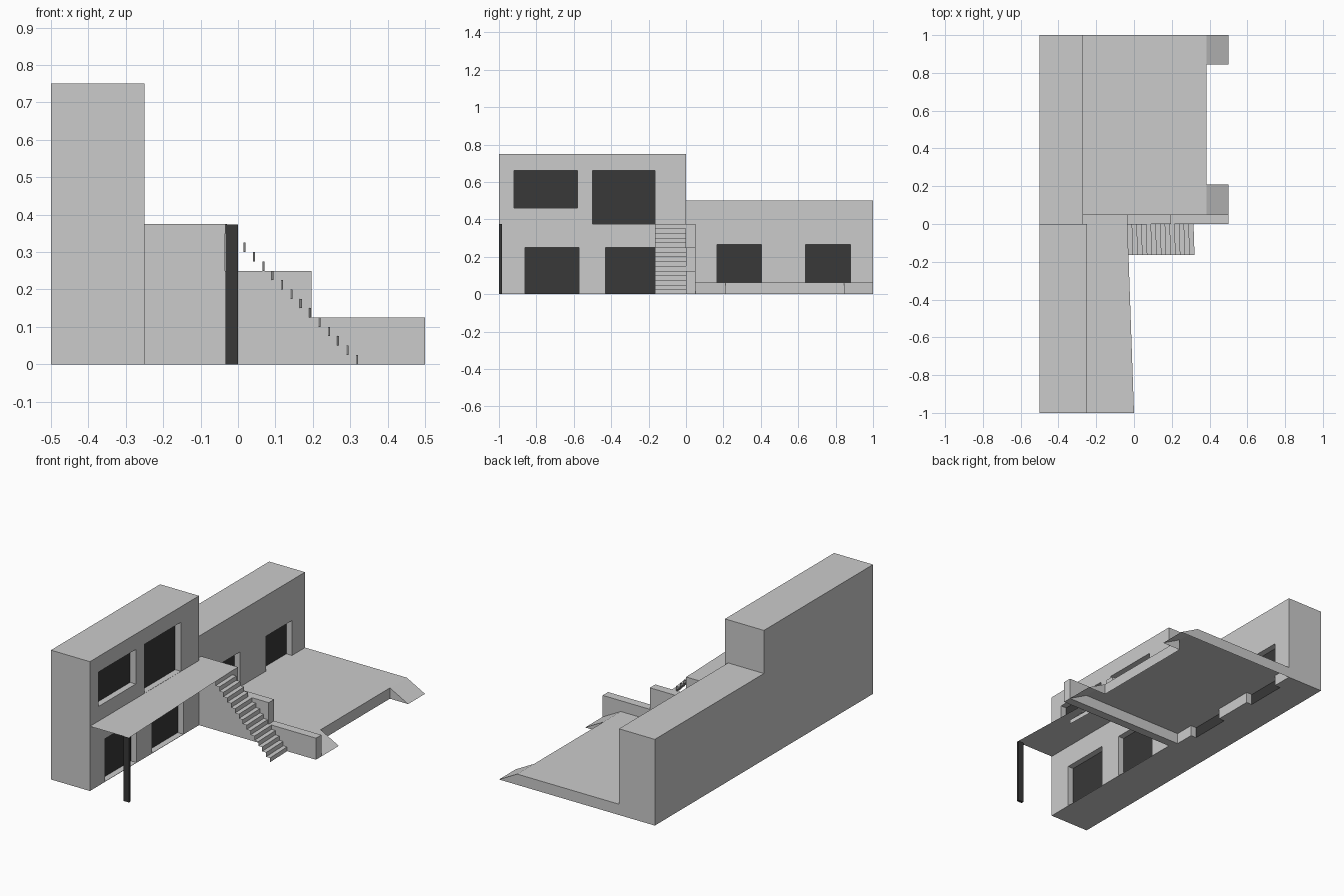
import bpy, bmesh

if "Cube" in bpy.data.objects:
    bpy.data.objects.remove(bpy.data.objects["Cube"])

dark = bpy.data.materials.new("dark")
dark.diffuse_color = (0.04, 0.04, 0.04, 1)
dark.use_nodes = True
dark.node_tree.nodes["Principled BSDF"].inputs["Base Color"].default_value = dark.diffuse_color
grey = bpy.data.materials.new("grey")
grey.diffuse_color = (0.8, 0.8, 0.8, 1)
grey.use_nodes = True
grey.node_tree.nodes["Principled BSDF"].inputs["Base Color"].default_value = grey.diffuse_color


def finish(name, bm):
    me = bpy.data.meshes.new(name)
    bm.to_mesh(me)
    bm.free()
    ob = bpy.data.objects.new(name, me)
    bpy.context.collection.objects.link(ob)
    return ob


def sheet(name, polys):
    """Open surface made of separate polygons, welded together."""
    bm = bmesh.new()
    for p in polys:
        bm.faces.new([bm.verts.new(c) for c in p])
    bmesh.ops.remove_doubles(bm, verts=bm.verts, dist=1e-5)
    return finish(name, bm)


def add_box(bm, x0, x1, y0, y1, z0, z1):
    vs = bmesh.ops.create_cube(bm, size=1)["verts"]
    for v in vs:
        v.co = (x1 if v.co.x > 0 else x0, y1 if v.co.y > 0 else y0, z1 if v.co.z > 0 else z0)


def box(name, *dims):
    bm = bmesh.new()
    add_box(bm, *dims)
    return finish(name, bm)


def block_with_windows(name, dims, windows, depth=0.036):
    """Solid block with recessed, dark-backed openings on its +x wall."""
    ob = box(name, *dims)
    wall = dims[1]
    bm = bmesh.new()
    for y0, y1, z0, z1 in windows:
        add_box(bm, wall - depth, wall + 0.1, y0, y1, z0, z1)
    cutter = finish(name + "_cutter", bm)
    mod = ob.modifiers.new("openings", "BOOLEAN")
    mod.operation, mod.solver, mod.object = "DIFFERENCE", "EXACT", cutter
    dg = bpy.context.evaluated_depsgraph_get()
    me = bpy.data.meshes.new_from_object(ob.evaluated_get(dg))
    ob.modifiers.clear()
    ob.data = me
    bpy.data.objects.remove(cutter)
    me.materials.clear()
    me.materials.append(grey)
    me.materials.append(dark)
    for p in me.polygons:
        p.material_index = int(abs(p.center.x - (wall - depth)) < 1e-3 and p.normal.x > 0.9)
    return ob


# Two-storey front block and single-storey rear block
block_with_windows("front_block", (-0.5, -0.25, -1, 0, 0, 0.75), [
    (-0.92, -0.58, 0.46, 0.66), (-0.5, -0.167, 0.376, 0.66),
    (-0.86, -0.573, 0.002, 0.25), (-0.43, -0.143, 0.002, 0.25)])
rear_windows = [(0.165, 0.405), (0.64, 0.88)]
block_with_windows("rear_block", (-0.5, -0.27, 0, 1, 0, 0.5),
                   [(a, b, -0.1, 0.265) for a, b in rear_windows])

# Balcony sheet with slightly angled outer edge, and its post
sheet("balcony", [[(-0.25, -1, 0.375), (0, -1, 0.375), (-0.035, 0, 0.375), (-0.25, 0, 0.375)]])
post = box("balcony_post", -0.034, 0, -1, -0.985, 0, 0.374)
post.data.materials.append(dark)

# Folded staircase: risers and treads as one thin surface
N, W, R, RUN, SKEW = 15, 0.165, 0.025, 0.025, 0.0055
prof = []
for i in range(N):
    x = -0.035 + RUN * i
    prof += [(x, 0.375 - R * i), (x, 0.375 - R * (i + 1))]
sheet("stairs", [[(a[0] + SKEW, -W, a[1]), (b[0] + SKEW, -W, b[1]), (b[0], 0, b[1]), (a[0], 0, a[1])]
                 for a, b in zip(prof, prof[1:])])

# Stepped garden wall extruded from its profile
bm = bmesh.new()
outline = [(-0.27, 0), (0.5, 0), (0.5, 0.125), (0.197, 0.125), (0.197, 0.25),
           (-0.035, 0.25), (-0.035, 0.375), (-0.27, 0.375)]
face = bm.faces.new([bm.verts.new((x, 0, z)) for x, z in outline])
ext = bmesh.ops.extrude_face_region(bm, geom=[face], use_keep_orig=True)["geom"]
bmesh.ops.translate(bm, vec=(0, 0.05, 0), verts=[g for g in ext if isinstance(g, bmesh.types.BMVert)])
bmesh.ops.recalc_face_normals(bm, faces=bm.faces)
finish("stepped_wall", bm)

# Terrace: open-bottomed deck, skirts, corner ramps and window sills
H, X0, X1, X2 = 0.0625, -0.27, 0.383, 0.5
YA, YB, YC, YD = 0.05, 0.21, 0.845, 1.0
polys = [
    [(X0, YA, H), (X1, YA, H), (X1, YB, H), (X1, YC, H), (X1, YD, H), (X0, YD, H)],
    [(X1, YB, 0), (X1, YC, 0), (X1, YC, H), (X1, YB, H)],
    [(X0, YD, 0), (X0, YD, H), (X1, YD, H), (X2, YD, 0)],
]
for y0, y1 in ((YA, YB), (YC, YD)):
    polys.append([(X1, y0, H), (X2, y0, 0), (X2, y1, 0), (X1, y1, H)])
polys.append([(X1, YB, 0), (X1, YB, H), (X2, YB, 0)])
polys.append([(X1, YC, 0), (X2, YC, 0), (X1, YC, H)])
for a, b in rear_windows:
    polys.append([(X0 - 0.036, a, H), (X0, a, H), (X0, b, H), (X0 - 0.036, b, H)])
sheet("terrace", polys)
